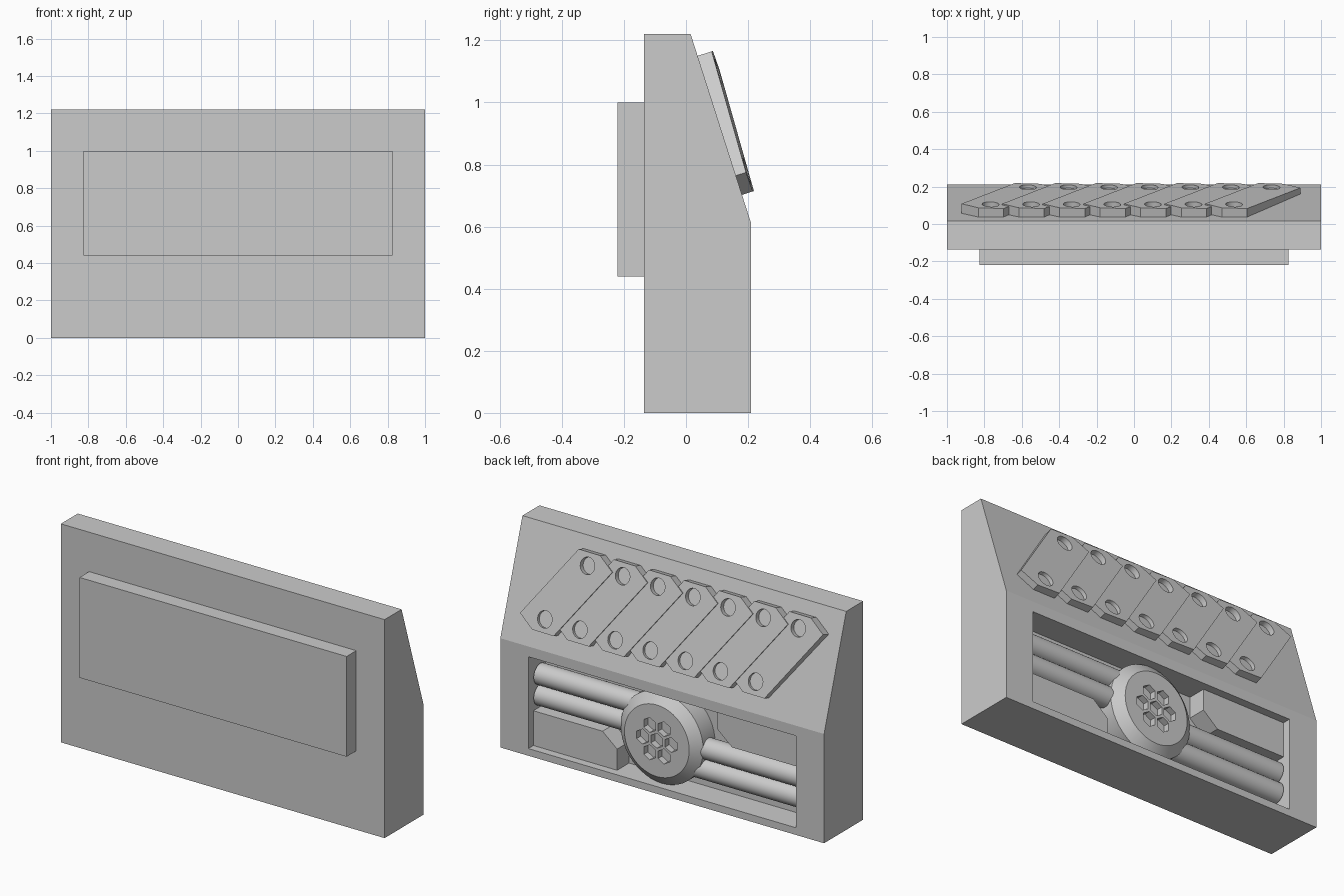
import bpy, bmesh, math
from mathutils import Matrix, Vector

cube = bpy.data.objects.get("Cube")
if cube:
    bpy.data.objects.remove(cube, do_unlink=True)

grey = bpy.data.materials.new("plain grey")
grey.use_nodes = True
COLOUR = (0.6, 0.6, 0.6, 1)
grey.diffuse_color = COLOUR
grey.node_tree.nodes["Principled BSDF"].inputs["Base Color"].default_value = COLOUR


def finish(name, bm, smooth=False):
    bmesh.ops.recalc_face_normals(bm, faces=bm.faces)
    mesh = bpy.data.meshes.new(name)
    bm.to_mesh(mesh)
    bm.free()
    mesh.materials.append(grey)
    ob = bpy.data.objects.new(name, mesh)
    bpy.context.collection.objects.link(ob)
    if smooth:
        smooth_by_angle(ob)
    return ob


def smooth_by_angle(ob):
    bpy.ops.object.select_all(action='DESELECT')
    ob.select_set(True)
    bpy.context.view_layer.objects.active = ob
    bpy.ops.object.shade_smooth_by_angle(angle=math.radians(30))


def prism(bm, points, sweep):
    """Close a polygon and extrude it along the sweep vector."""
    face = bm.faces.new([bm.verts.new(p) for p in points])
    out = bmesh.ops.extrude_face_region(bm, geom=[face])
    verts = [g for g in out["geom"] if isinstance(g, bmesh.types.BMVert)]
    bmesh.ops.translate(bm, verts=verts, vec=sweep)


def box(name, lo, hi):
    bm = bmesh.new()
    (x0, y0, z0), (x1, y1, z1) = lo, hi
    prism(bm, [(x0, y0, z0), (x1, y0, z0), (x1, y0, z1), (x0, y0, z1)], (0, y1 - y0, 0))
    return finish(name, bm)


def cylinder(bm, centre, axis, radius, length, sides, radius2=None):
    turn = Vector((0, 0, 1)).rotation_difference(Vector(axis)).to_matrix().to_4x4()
    bmesh.ops.create_cone(bm, cap_ends=True, segments=sides, radius1=radius,
                          radius2=radius if radius2 is None else radius2,
                          depth=length, matrix=Matrix.Translation(centre) @ turn)


def cut(ob, cutter):
    """Apply a boolean difference."""
    cutter.hide_render = True
    mod = ob.modifiers.new("cut", 'BOOLEAN')
    mod.operation = 'DIFFERENCE'
    mod.solver = 'EXACT'
    mod.object = cutter
    bpy.context.view_layer.update()
    graph = bpy.context.evaluated_depsgraph_get()
    mesh = bpy.data.meshes.new_from_object(ob.evaluated_get(graph))
    ob.modifiers.clear()
    ob.data = mesh
    bpy.data.objects.remove(cutter, do_unlink=True)


# Body with sloping upper back, and the pocket cut into its lower back
FLOOR, BACK, MID = 0.06, 0.21, 0.296
bm = bmesh.new()
profile = [(-0.135, 0), (BACK, 0), (BACK, 0.61), (0.015, 1.22), (-0.135, 1.22)]
prism(bm, [(-1, y, z) for y, z in profile], (2, 0, 0))
body = finish("body", bm)
cut(body, box("pocket_cutter", (-0.827, FLOOR, 0.04), (0.827, 0.4, 0.553)))

# Raised panel on the front
box("front_panel", (-0.825, -0.22, 0.44), (0.825, -0.13, 1.0))

# Rods and chamfered blocks, repeated by a half turn about the pocket centre
for side, word in ((1, "left"), (-1, "right")):
    for i, dz in enumerate((0.013, 0.128)):
        bm = bmesh.new()
        cylinder(bm, (side * 0.42, 0.115, MID + side * dz), (1, 0, 0), 0.058, 0.8, 32)
        finish(f"{word}_rod_{i + 1}", bm, True)
    bm = bmesh.new()
    outline = [(0.827, -0.256), (0.31, -0.256), (0.31, -0.138), (0.4, -0.062), (0.827, -0.062)]
    prism(bm, [(side * x, FLOOR - 0.01, MID + side * z) for x, z in outline], (0, 0.115, 0))
    finish(f"{word}_block", bm)

# Round dial with bevelled rim
DIAL_X = 0.033
bm = bmesh.new()
rings = []
for radius, y in ((0.255, 0.04), (0.255, 0.165), (0.2, BACK)):
    rings.append([bm.verts.new((DIAL_X + radius * math.cos(a), y, MID + radius * math.sin(a)))
                  for a in (math.tau * i / 48 for i in range(48))])
for lower, upper in zip(rings, rings[1:]):
    for i in range(48):
        j = (i + 1) % 48
        bm.faces.new((lower[i], lower[j], upper[j], upper[i]))
bm.faces.new(rings[0])
bm.faces.new(rings[-1])
dial = finish("dial", bm)

# Seven hexagonal holes in the dial
bm = bmesh.new()
spots = [(0, 0)] + [(0.088 * math.cos(k * math.pi / 3), 0.088 * math.sin(k * math.pi / 3))
                    for k in range(6)]
for dx, dz in spots:
    ring = [(DIAL_X + dx + 0.042 * math.sin(k * math.pi / 3), BACK - 0.035,
             MID + dz + 0.042 * math.cos(k * math.pi / 3)) for k in range(6)]
    prism(bm, ring, (0, 0.1, 0))
cut(dial, finish("hex_cutter", bm))
smooth_by_angle(dial)

# Overlapping slanted plates on the slope, each with two round recesses
up = Vector((0, 0.015 - BACK, 0.61)).normalized()
out = Vector((0, up.z, -up.y))
foot = Vector((0, BACK, 0.61))
half = [(-0.255, 0.17), (-0.165, 0.235), (-0.03, 0.235)]
outline = half + [(-x, -s) for x, s in half]
for i in range(7):
    centre = foot + up * 0.332 + Vector((0.635 - 0.217 * i, 0, 0))

    def place(x, s, n):
        return centre + Vector((x, 0, 0)) + up * s + out * n

    bm = bmesh.new()
    low = [bm.verts.new(place(x, s, -0.01)) for x, s in outline]
    top = [bm.verts.new(place(x, s, 0.044 - 0.03 * x + 0.012 * s)) for x, s in outline]
    bm.faces.new(low)
    bm.faces.new(top)
    for a in range(6):
        b = (a + 1) % 6
        bm.faces.new((low[a], low[b], top[b], top[a]))
    plate = finish(f"plate_{i + 1}", bm)
    bm = bmesh.new()
    for sign in (1, -1):
        cylinder(bm, place(-0.1 * sign, 0.165 * sign, 0.065), out, 0.045, 0.09, 24)
    cut(plate, finish("recess_cutter", bm))
    smooth_by_angle(plate)
